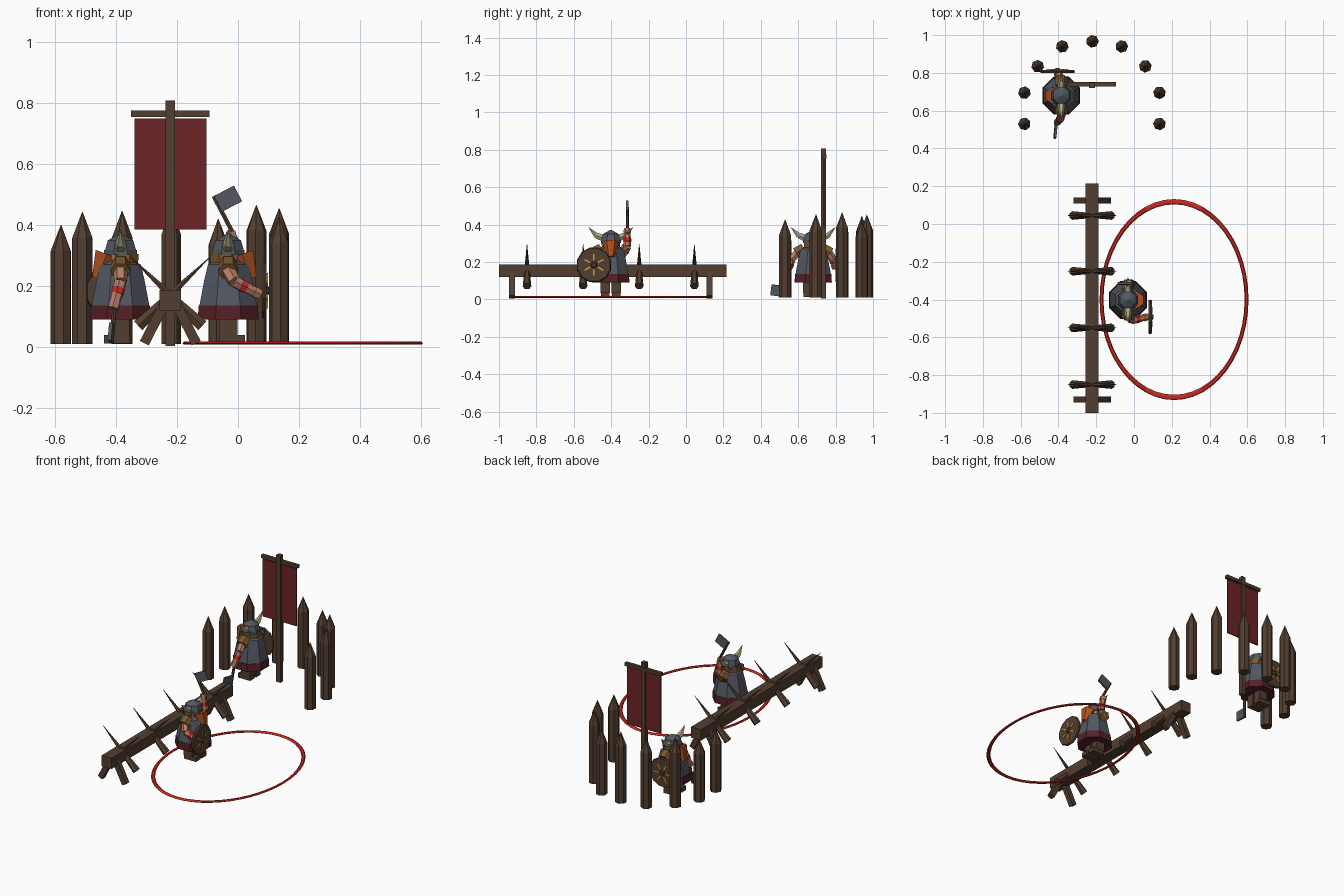
import bpy, bmesh, math
from mathutils import Matrix, Vector

cube = bpy.data.objects.get("Cube")
if cube:
    bpy.data.objects.remove(cube, do_unlink=True)


def material(name, r, g, b):
    m = bpy.data.materials.new(name)
    m.use_nodes = True
    m.diffuse_color = (r, g, b, 1)
    m.node_tree.nodes["Principled BSDF"].inputs["Base Color"].default_value = (r, g, b, 1)
    return m


WOOD = material("brown wood", .084, .048, .030)
BANNER = material("banner red", .150, .018, .019)
RED = material("bright red", .60, .023, .016)
STEEL = material("blue grey", .084, .095, .12)
SKIN = material("skin", .49, .21, .135)
MAROON = material("maroon cloth", .089, .0144, .019)
LEATHER = material("tan leather", .205, .098, .026)
ORANGE = material("orange hair", .44, .085, .013)
IVORY = material("ivory horn", .43, .39, .26)
YELLOW = material("yellow paint", .68, .376, .021)


def finish(name, bm, mat, frame):
    bm.transform(frame)
    mesh = bpy.data.meshes.new(name)
    bm.to_mesh(mesh)
    bm.free()
    mesh.materials.append(mat)
    ob = bpy.data.objects.new(name, mesh)
    bpy.context.collection.objects.link(ob)
    return ob


ID = Matrix()


def limb(name, a, b, r1, r2, mat, sides=6, frame=ID):
    """Tapered prism running from a to b."""
    a, b = Vector(a), Vector(b)
    bm = bmesh.new()
    bmesh.ops.create_cone(bm, cap_ends=True, segments=sides, radius1=r1,
                          radius2=r2, depth=(b - a).length)
    bm.transform(Matrix.Rotation(math.pi / sides, 4, 'Z'))
    turn = (b - a).to_track_quat('Z', 'Y').to_matrix().to_4x4()
    return finish(name, bm, mat, frame @ Matrix.Translation((a + b) / 2) @ turn)


def box(name, centre, size, mat, frame=ID):
    bm = bmesh.new()
    bmesh.ops.create_cube(bm, size=1)
    return finish(name, bm, mat, frame @ Matrix.Translation(centre) @ Matrix.Diagonal((*size, 1)))


def lathe(name, profile, mat, sides=8, frame=ID):
    """Faceted solid of revolution around z from (radius, height) pairs."""
    bm = bmesh.new()
    rings = []
    for r, z in profile:
        angles = [math.tau * (i + .5) / sides for i in range(sides)]
        rings.append([bm.verts.new((r * math.cos(t), r * math.sin(t), z)) for t in angles])
    for low, high in zip(rings, rings[1:]):
        for i in range(sides):
            j = (i + 1) % sides
            bm.faces.new((low[i], low[j], high[j], high[i]))
    bm.faces.new(rings[0][::-1])
    bm.faces.new(rings[-1])
    return finish(name, bm, mat, frame)


# Palisade of sharpened stakes in a horseshoe
STAKES = [(-.58, .53, .40), (-.58, .695, .40), (-.51, .835, .443),
          (-.38, .94, .446), (-.22, .967, .453), (-.065, .94, .42),
          (.06, .835, .465), (.135, .695, .455), (.135, .53, .427)]
for i, (x, y, top) in enumerate(STAKES):
    lathe(f"palisade_stake_{i + 1}",
          [(.034, .01), (.034, top - .085), (.001, top)], WOOD, 7,
          Matrix.Translation((x, y, 0)) @ Matrix.Rotation(i, 4, 'Z'))

# Banner on its pole
box("banner_pole", (-.222, .735, .406), (.03, .028, .804), WOOD)
box("banner_crossbar", (-.222, .74, .765), (.256, .022, .02), WOOD)
box("banner_cloth", (-.222, .737, .568), (.236, .008, .364), BANNER)

# Barricade beam with trestle legs and slanted spikes
BX = -.222
box("barricade_beam", (BX, -.392, .154), (.07, 1.215, .068), WOOD)
for y in (-.93, .125):
    for s in (-1, 1):
        limb("trestle_leg", (BX + s * .02, y, .14), (BX + s * .085, y, .013),
             .023, .023, WOOD, 4)
for y in (-.85, -.55, -.25, .045):
    for s in (-1, 1):
        limb("barricade_spike", (BX - s * .105, y, .07),
             (BX + s * .13, y, .295), .023, .001, WOOD, 6)

# Painted arena ring
bpy.ops.mesh.primitive_torus_add(major_radius=1, minor_radius=.027, major_segments=48,
                                 minor_segments=6, location=(.212, -.4, .013))
ring = bpy.context.object
ring.name = "arena_ring"
ring.scale = (.384, .518, .2)
ring.data.materials.append(RED)


def shield(frame):
    lathe("shield_disc", [(.092, -.008), (.095, 0), (.090, .008)], WOOD, 12, frame)
    lathe("shield_boss", [(.018, .008), (.012, .017)], WOOD, 8, frame)
    for i in range(6):
        spin = frame @ Matrix.Rotation(math.tau * i / 6, 4, 'Z')
        box("shield_ray", (.041, 0, .01), (.034, .008, .005), YELLOW, spin)


def axe(butt, tip, side, frame):
    """Axe with its blade lying toward the side direction near the tip."""
    butt, tip, side = Vector(butt), Vector(tip), Vector(side)
    limb("axe_handle", butt, tip, .008, .008, WOOD, 6, frame)
    z = (tip - butt).normalized()
    x = (side - z * side.dot(z)).normalized()
    y = z.cross(x)
    turn = Matrix((x, y, z)).transposed().to_4x4()
    place = frame @ Matrix.Translation(butt.lerp(tip, .82)) @ turn
    box("axe_blade", (.035, 0, 0), (.08, .012, .058), STEEL, place)


def arm(shoulder, elbow, hand, frame):
    s, e, h = Vector(shoulder), Vector(elbow), Vector(hand)
    limb("upper_arm", s, e, .024, .021, SKIN, 6, frame)
    limb("forearm", e, h, .021, .017, SKIN, 6, frame)
    limb("arm_band", e.lerp(h, .3), e.lerp(h, .55), .022, .021, RED, 6, frame)
    limb("fist", h - (h - e) * .1, h + (h - e).normalized() * .015, .02, .018, SKIN, 6, frame)


def warrior(frame):
    # Boots and legs
    for s in (-1, 1):
        box("boot", (.012, s * .03, .026), (.085, .045, .028), WOOD, frame)
        box("leg", (0, s * .03, .065), (.06, .05, .06), WOOD, frame)
    # Coat, skirt and belt
    lathe("skirt", [(.108, .09), (.105, .137)], MAROON, 8, frame)
    lathe("coat", [(.102, .137), (.085, .22), (.072, .27), (.045, .285)], STEEL, 8, frame)
    # Head, beard and helmet
    lathe("head", [(.04, .265), (.048, .29), (.048, .315)], SKIN, 8, frame)
    limb("beard", (.045, 0, .305), (.075, 0, .225), .045, .022, ORANGE, 6, frame)
    box("nose", (.054, 0, .298), (.02, .014, .02), SKIN, frame)
    lathe("hair", [(.05, .262), (.054, .305)], LEATHER, 8,
          frame @ Matrix.Translation((-.01, 0, 0)))
    lathe("helmet_band", [(.058, .303), (.058, .318)], STEEL, 8, frame)
    lathe("helmet_dome", [(.055, .318), (.045, .35), (.004, .372)], STEEL, 8, frame)
    for s in (-1, 1):
        limb("helmet_horn_base", (0, s * .045, .33), (0, s * .078, .342), .021, .017,
             IVORY, 6, frame)
        limb("helmet_horn_tip", (0, s * .075, .34), (0, s * .118, .385), .018, .001,
             IVORY, 6, frame)
        limb("shoulder_pad", (0, s * .05, .275), (0, s * .092, .248), .03, .034,
             LEATHER, 6, frame)


# Warrior in the ring, axe raised
fighter = Matrix.Translation((-.032, -.402, 0))
warrior(fighter)
arm((0, .075, .255), (.02, .088, .285), (.01, .088, .365), fighter)
axe((.028, .088, .35), (-.048, .088, .495), (1, 0, .35), fighter)
arm((0, -.08, .252), (.02, -.108, .215), (.092, -.092, .178), fighter)
shield(fighter @ Matrix.Translation((.118, -.09, .185)) @ Matrix.Rotation(math.pi / 2, 4, 'Y'))

# Guard inside the palisade, axe lowered
guard = Matrix.Translation((-.385, .68, 0)) @ Matrix.Rotation(math.pi, 4, 'Z')
warrior(guard)
arm((0, .08, .255), (.0, .115, .215), (.02, .14, .14), guard)
axe((.015, .135, .18), (.03, .155, .012), (.1, 1, 0), guard)
arm((0, -.08, .252), (.01, -.105, .215), (.02, -.115, .18), guard)
shield(guard @ Matrix.Translation((.02, -.128, .183)) @ Matrix.Rotation(math.pi / 2, 4, 'X'))
